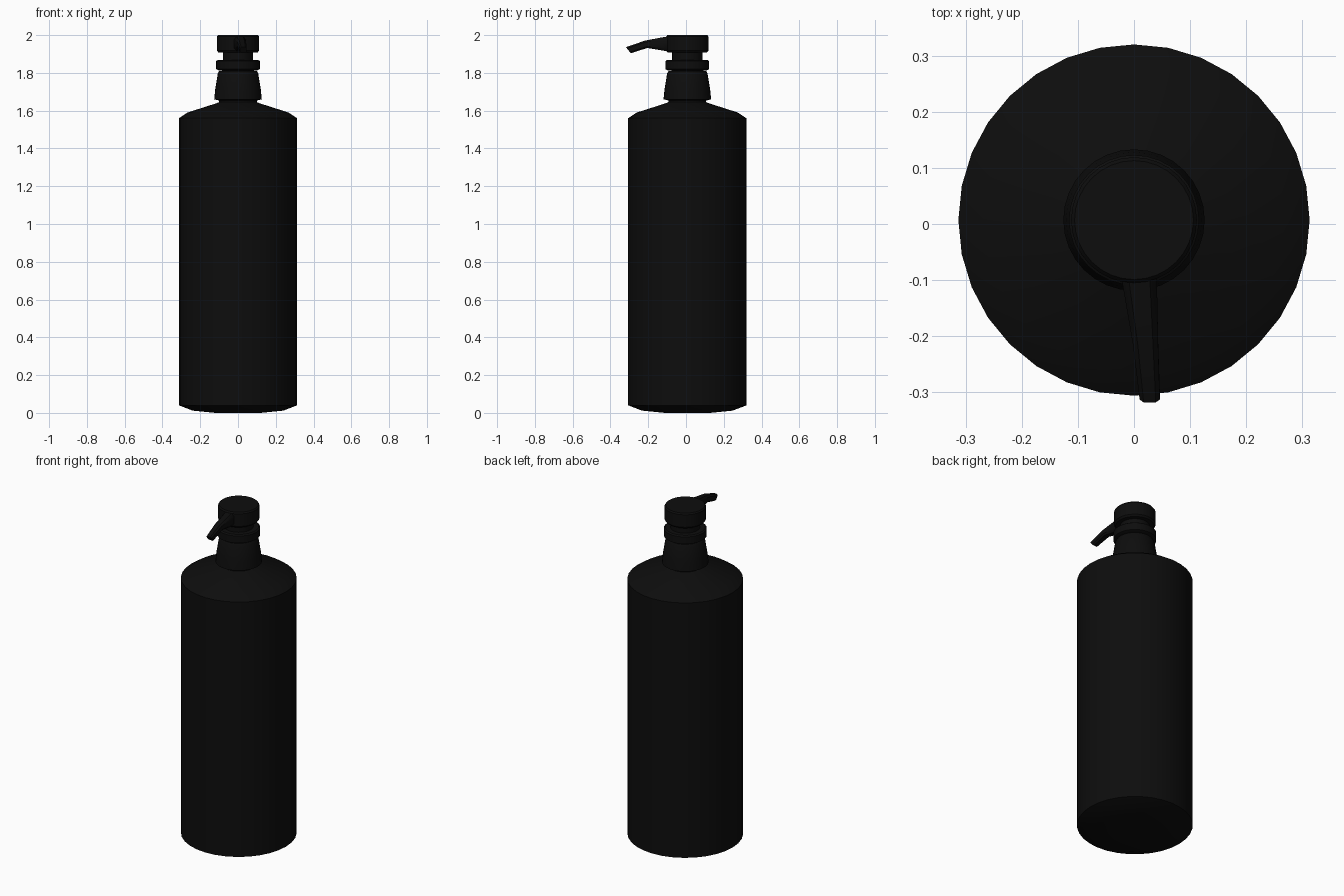
import bpy, bmesh
from math import cos, sin, pi, radians

if "Cube" in bpy.data.objects:
    bpy.data.objects.remove(bpy.data.objects["Cube"])

SIDES = 32
CENTRE_Y = 0.007

black = bpy.data.materials.new("black_plastic")
black.use_nodes = True
black.diffuse_color = (0.004, 0.004, 0.004, 1)
black.node_tree.nodes["Principled BSDF"].inputs["Base Color"].default_value = black.diffuse_color


def finish(name, bm, angle):
    bmesh.ops.recalc_face_normals(bm, faces=bm.faces)
    mesh = bpy.data.meshes.new(name)
    bm.to_mesh(mesh)
    bm.free()
    mesh.materials.append(black)
    obj = bpy.data.objects.new(name, mesh)
    bpy.context.collection.objects.link(obj)
    bpy.ops.object.select_all(action='DESELECT')
    obj.select_set(True)
    bpy.context.view_layer.objects.active = obj
    bpy.ops.object.shade_smooth_by_angle(angle=radians(angle))
    return obj


def skin(bm, rings):
    """Bridge successive vertex rings and cap both ends."""
    n = len(rings[0])
    for a, b in zip(rings, rings[1:]):
        for i in range(n):
            j = (i + 1) % n
            bm.faces.new((a[i], a[j], b[j], b[i]))
    bm.faces.new(rings[0])
    bm.faces.new(rings[-1])


def lathe(name, profile, angle=35):
    bm = bmesh.new()
    turns = [2 * pi * i / SIDES for i in range(SIDES)]
    skin(bm, [[bm.verts.new((r * cos(t), CENTRE_Y + r * sin(t), z)) for t in turns]
              for r, z in profile])
    return finish(name, bm, angle)


# Bottle with a softly rounded base and sloping shoulder
lathe("bottle", [(0.12, 0), (0.24, 0.012), (0.313, 0.04), (0.313, 1.56),
                 (0.268, 1.59), (0.118, 1.638), (0.10, 1.645), (0.10, 1.67)])

# Tapered screw collar
lathe("collar", [(0.105, 1.655), (0.126, 1.66), (0.121, 1.71), (0.107, 1.797), (0.10, 1.81)])

# Pump neck, lock ring and stem
lathe("pump_neck", [(0.085, 1.80), (0.085, 1.83)])
lathe("lock_ring", [(0.10, 1.812), (0.116, 1.82), (0.116, 1.862), (0.108, 1.868)])
lathe("pump_stem", [(0.08, 1.86), (0.08, 1.92)])

# Press head
lathe("pump_head", [(0.104, 1.908), (0.112, 1.918), (0.112, 1.992), (0.106, 2.0)])

# Spout: stations of (x left, x right, y top, z top, y bottom, z bottom)
stations = [(-0.025, 0.04, -0.06, 1.995, -0.06, 1.912),
            (-0.02, 0.041, -0.11, 1.991, -0.11, 1.916),
            (-0.002, 0.043, -0.217, 1.971, -0.205, 1.932),
            (0.010, 0.046, -0.318, 1.936, -0.292, 1.904)]
bm = bmesh.new()
rings = []
for xl, xr, yt, zt, yb, zb in stations:
    ring = []
    for u, v in ((0, .2), (0, .8), (.2, 1), (.8, 1), (1, .8), (1, .2), (.8, 0), (.2, 0)):
        ring.append(bm.verts.new((xl + (xr - xl) * u, yb + (yt - yb) * v, zb + (zt - zb) * v)))
    rings.append(ring)
skin(bm, rings)
finish("spout", bm, 40)
